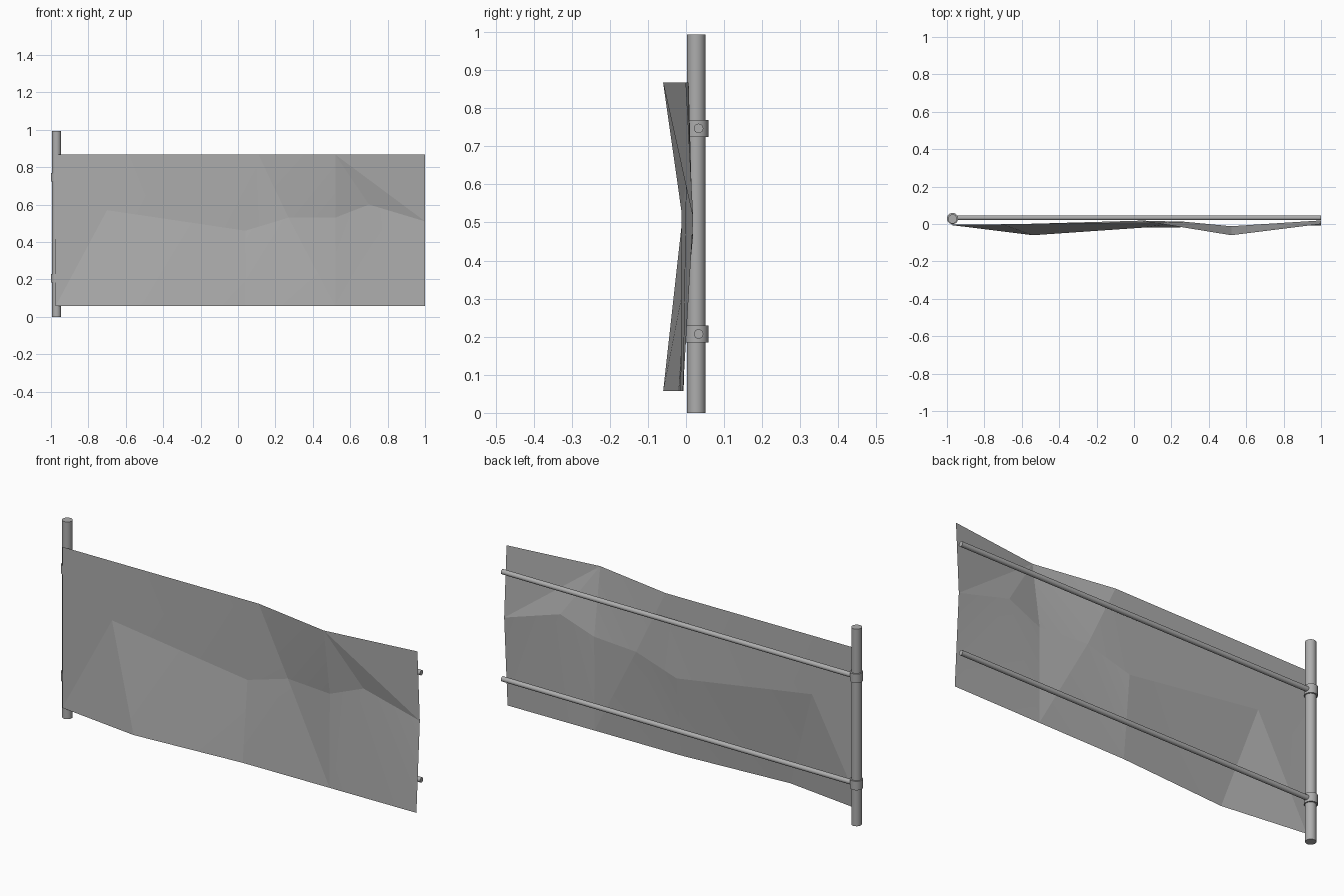
import bpy, math

if "Cube" in bpy.data.objects:
    bpy.data.objects.remove(bpy.data.objects["Cube"])

PX, PY = -0.97, 0.027

# dark grey finish shared by all parts
grey = bpy.data.materials.new("dark_grey")
grey.diffuse_color = (0.42, 0.42, 0.42, 1)
grey.use_nodes = True
grey.node_tree.nodes["Principled BSDF"].inputs["Base Color"].default_value = grey.diffuse_color


def cylinder(name, loc, r, length, along_x=False, sides=24):
    rot = (0, math.pi / 2, 0) if along_x else (0, 0, 0)
    bpy.ops.mesh.primitive_cylinder_add(vertices=sides, radius=r, depth=length,
                                        location=loc, rotation=rot)
    ob = bpy.context.object
    ob.name = name
    ob.data.materials.append(grey)
    bpy.ops.object.shade_smooth_by_angle(angle=math.radians(40))
    return ob


# upright post
cylinder("post", (PX, PY, 0.4965), 0.0245, 0.993)

# two horizontal rods, each held by a collar on the post
for label, z in (("lower", 0.207), ("upper", 0.747)):
    cylinder(label + "_rod", ((PX + 1.0) / 2, 0.033, z), 0.0125, 1.0 - PX, True, 16)
    cylinder(label + "_collar", (PX, 0.029, z), 0.03, 0.045)

# rumpled cloth sheet: top edge, middle creases, bottom edge
TOP, BOT = 0.867, 0.057
pts = {
    "tl": (-0.975, -0.004, TOP), "t2": (0.11, 0.007, TOP),
    "t3": (0.52, -0.06, TOP), "t4": (1.0, 0.0, TOP),
    "m0": (-0.975, -0.004, 0.50), "m1": (-0.70, -0.003, 0.57),
    "m2": (0.04, 0.018, 0.46), "m3": (0.27, 0.012, 0.53),
    "m4": (0.52, -0.012, 0.53), "m5": (0.70, 0.0, 0.60),
    "m6": (1.0, 0.019, 0.51),
    "bl": (-0.975, -0.006, BOT), "b1": (-0.54, -0.06, BOT),
    "b2": (0.04, -0.02, BOT), "b3": (0.52, -0.014, BOT),
    "b4": (1.0, -0.008, BOT),
}
tris = """m0 m1 tl|m1 t2 tl|m1 m2 t2|m2 m3 t2|m3 t3 t2|m3 m4 t3|m4 m5 t3|m5 m6 t3|m6 t4 t3|
bl m1 m0|bl b1 m1|b1 m2 m1|b1 b2 m2|b2 m3 m2|b2 b3 m3|b3 m4 m3|b3 m5 m4|b3 b4 m5|b4 m6 m5"""
keys = list(pts)
faces = [[keys.index(k) for k in t.split()] for t in tris.split("|")]
me = bpy.data.meshes.new("cloth_sheet")
me.from_pydata([pts[k] for k in keys], [], faces)
me.update()
me.materials.append(grey)
sheet = bpy.data.objects.new("cloth_sheet", me)
bpy.context.collection.objects.link(sheet)

# soft folds, with only the stronger creases kept sharp
bpy.ops.object.select_all(action="DESELECT")
sheet.select_set(True)
bpy.context.view_layer.objects.active = sheet
bpy.ops.object.shade_smooth_by_angle(angle=math.radians(7))
